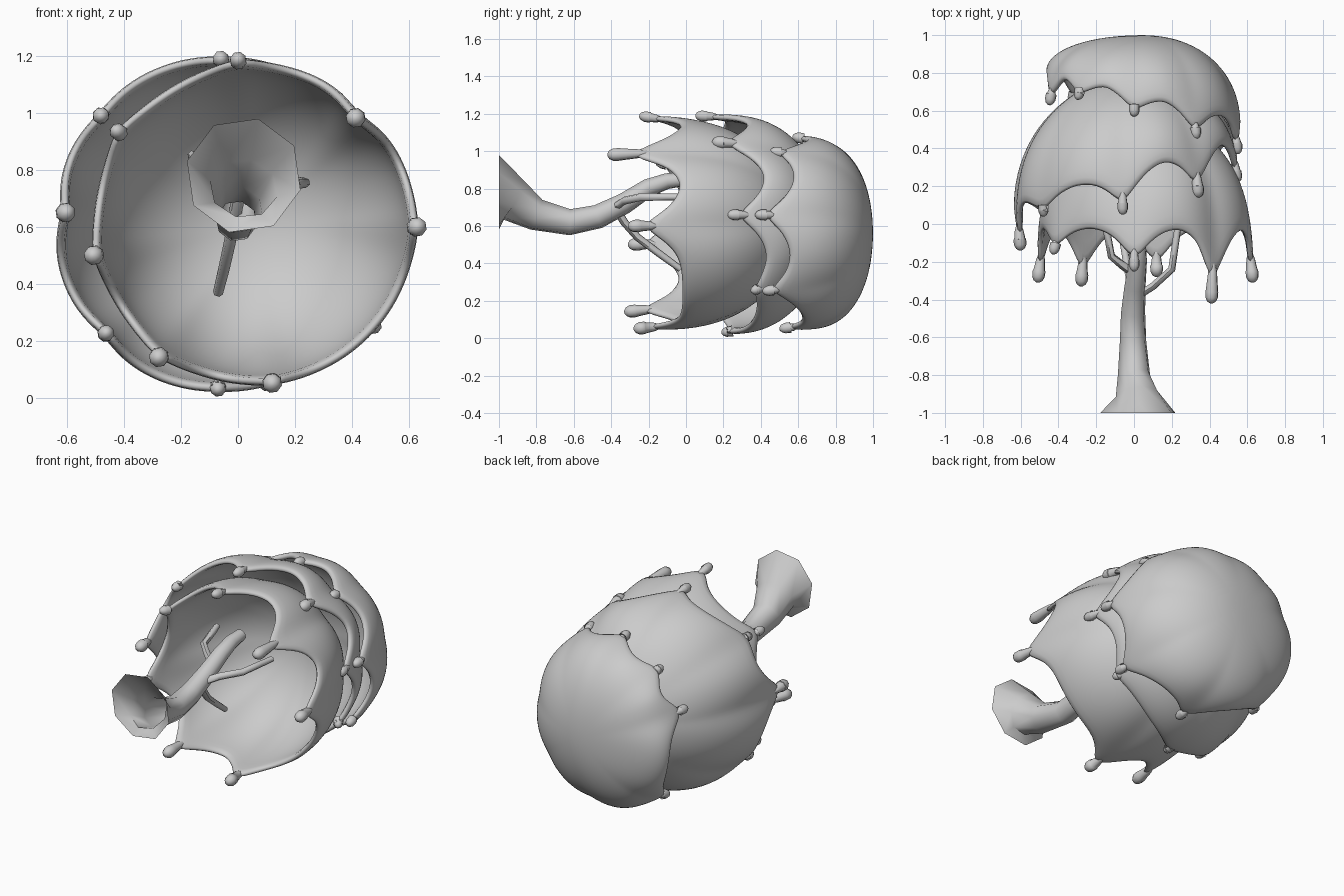
import bpy, bmesh, math
from mathutils import Vector

if "Cube" in bpy.data.objects:
    bpy.data.objects.remove(bpy.data.objects["Cube"])

grey = bpy.data.materials.new("plain_grey")
grey.diffuse_color = (0.6, 0.6, 0.6, 1)
grey.use_nodes = True
grey.node_tree.nodes["Principled BSDF"].inputs["Base Color"].default_value = grey.diffuse_color


def finish(name, bm, angle=60):
    me = bpy.data.meshes.new(name)
    bmesh.ops.recalc_face_normals(bm, faces=bm.faces)
    bm.to_mesh(me)
    bm.free()
    ob = bpy.data.objects.new(name, me)
    bpy.context.collection.objects.link(ob)
    me.materials.append(grey)
    bpy.ops.object.select_all(action='DESELECT')
    ob.select_set(True)
    bpy.context.view_layer.objects.active = ob
    bpy.ops.object.shade_smooth_by_angle(angle=math.radians(angle))
    return ob


def tube(bm, pts, radii, sides=8, caps=(True, True), flat_start=False):
    """Tapered tube through points, running roughly along +-y."""
    pts = [Vector(p) for p in pts]
    base = Vector((0, 1 if pts[-1].y > pts[0].y else -1, 0))
    rings = []
    for i, (p, r) in enumerate(zip(pts, radii)):
        d = pts[min(i + 1, len(pts) - 1)] - pts[max(i - 1, 0)]
        if i == 0 and flat_start:
            d = base
        q = base.rotation_difference(d.normalized())
        rings.append([bm.verts.new(p + q @ Vector((r * math.cos(a), 0, r * math.sin(a))))
                      for a in [(k + 0.68) * math.tau / sides for k in range(sides)]])
    for a, b in zip(rings, rings[1:]):
        for k in range(sides):
            n = (k + 1) % sides
            bm.faces.new((a[k], a[n], b[n], b[k]))
    for ring, cap in zip((rings[0], rings[-1]), caps):
        if cap:
            bm.faces.new(ring)


def canopy(name, cx, cz, R, apex, rim, tilt, drips, power=1.0):
    """Dome opening toward -y, with a rim that runs down into drips (x, z, y of tip)."""
    info = []
    for x, z, y in drips:
        a = math.atan2(z - cz, x - cx)
        info.append((a, math.hypot(x - cx, z - cz), rim + tilt * math.cos(a) - y, (x, y, z)))
    segs, rows = 80, 12
    bm = bmesh.new()
    top = bm.verts.new((cx, apex, cz))
    rings = [[] for _ in range(rows)]
    for k in range(segs):
        a = k * math.tau / segs
        y_rim, r_rim = rim + tilt * math.cos(a), R
        drop = 0
        for ad, rd, length, _ in info:
            d = abs((a - ad + math.pi) % math.tau - math.pi)
            b = math.exp(-(d / 0.18) ** 1.35)
            drop = max(drop, length * 0.75 * b)
            r_rim += (rd + 0.01 - R) * b * 0.8
        for i in range(rows):
            t = (i + 1) / rows
            ph = t * math.pi / 2
            r = (R + (r_rim - R) * t ** 4) * math.sin(ph) ** power
            y = apex + (y_rim - apex) * (1 - math.cos(ph)) - drop * t ** 4
            rings[i].append(bm.verts.new((cx + r * math.cos(a), y, cz + r * math.sin(a))))
    for k in range(segs):
        n = (k + 1) % segs
        bm.faces.new((top, rings[0][k], rings[0][n]))
        for a, b in zip(rings, rings[1:]):
            bm.faces.new((a[k], b[k], b[n], a[n]))
    ob = finish(name, bm)
    m = ob.modifiers.new("thickness", 'SOLIDIFY')
    m.thickness, m.offset = 0.035, -1
    m = ob.modifiers.new("round", 'SUBSURF')
    m.levels = m.render_levels = 1

    # Hanging drips with rounded bulb ends
    bm = bmesh.new()
    for a, rd, length, tip in info:
        e = Vector(tip)
        rs = R + (rd - R) * 0.5 - 0.015
        s = Vector((cx + rs * math.cos(a), e.y + 0.6 * length, cz + rs * math.sin(a)))
        L = (e - s).length
        f = [0, 0.3, 0.6, 1 - 0.06 / L, 1 - 0.03 / L, 1 - 0.01 / L, 1]
        g = 1.0 if length > 0.25 else 0.85
        tube(bm, [s.lerp(e, v) for v in f],
             [0.008, 0.024 * g, 0.031 * g, 0.035 * g, 0.034 * g, 0.024 * g, 0.008])
    finish(name + "_drips", bm)


# Three overlapping canopy layers
canopy("lower_canopy", 0.06, 0.61, 0.565, 0.58, -0.02, 0.0,
       [(0.41, 0.98, -0.42), (0.63, 0.6, -0.31), (0.12, 0.05, -0.28), (-0.28, 0.14, -0.33),
        (-0.51, 0.5, -0.31), (-0.43, 0.94, -0.16), (0.0, 1.19, -0.25)])
canopy("middle_canopy", -0.06, 0.61, 0.595, 0.78, 0.28, 0.17,
       [(-0.6, 0.65, -0.14), (-0.46, 0.23, 0.0), (-0.07, 0.03, 0.19), (-0.06, 1.19, 0.05),
        (0.34, 1.05, 0.14), (0.55, 0.66, 0.22), (-0.48, 0.99, 0.04), (0.45, 0.25, 0.35)], 1.2)
canopy("upper_canopy", 0.05, 0.56, 0.515, 1.0, 0.69, -0.13,
       [(0.0, 1.08, 0.57), (0.33, 1.0, 0.45), (0.55, 0.66, 0.37), (0.48, 0.25, 0.41),
        (-0.45, 0.75, 0.63), (-0.3, 0.98, 0.66), (0.1, 0.05, 0.5), (-0.33, 0.18, 0.64)], 0.95)

# Curved trunk, flared and open at its base
bm = bmesh.new()
tube(bm, [(0.02, -1, 0.78), (0.02, -0.92, 0.735), (0.0, -0.8, 0.66), (-0.005, -0.62, 0.62),
          (-0.005, -0.47, 0.65), (0.005, -0.33, 0.72), (0.02, -0.2, 0.805),
          (0.02, -0.1, 0.84), (0.02, 0.0, 0.85)],
     [0.205, 0.12, 0.088, 0.072, 0.066, 0.058, 0.05, 0.044, 0.036],
     caps=(False, True), flat_start=True)
finish("trunk", bm)

# Thin bent branches
bm = bmesh.new()
for path in ([(0.02, -0.38, 0.7), (0.1, -0.33, 0.735), (0.2, -0.24, 0.755), (0.22, -0.1, 0.755), (0.235, 0, 0.755)],
             [(0.0, -0.26, 0.76), (-0.06, -0.22, 0.79), (-0.12, -0.17, 0.82), (-0.14, -0.06, 0.84), (-0.16, 0.02, 0.85)],
             [(0.0, -0.38, 0.7), (-0.015, -0.33, 0.62), (-0.03, -0.26, 0.54), (-0.05, -0.14, 0.45), (-0.07, -0.03, 0.37)]):
    tube(bm, path, [0.024, 0.022, 0.021, 0.02, 0.018], 6)
finish("branches", bm)
